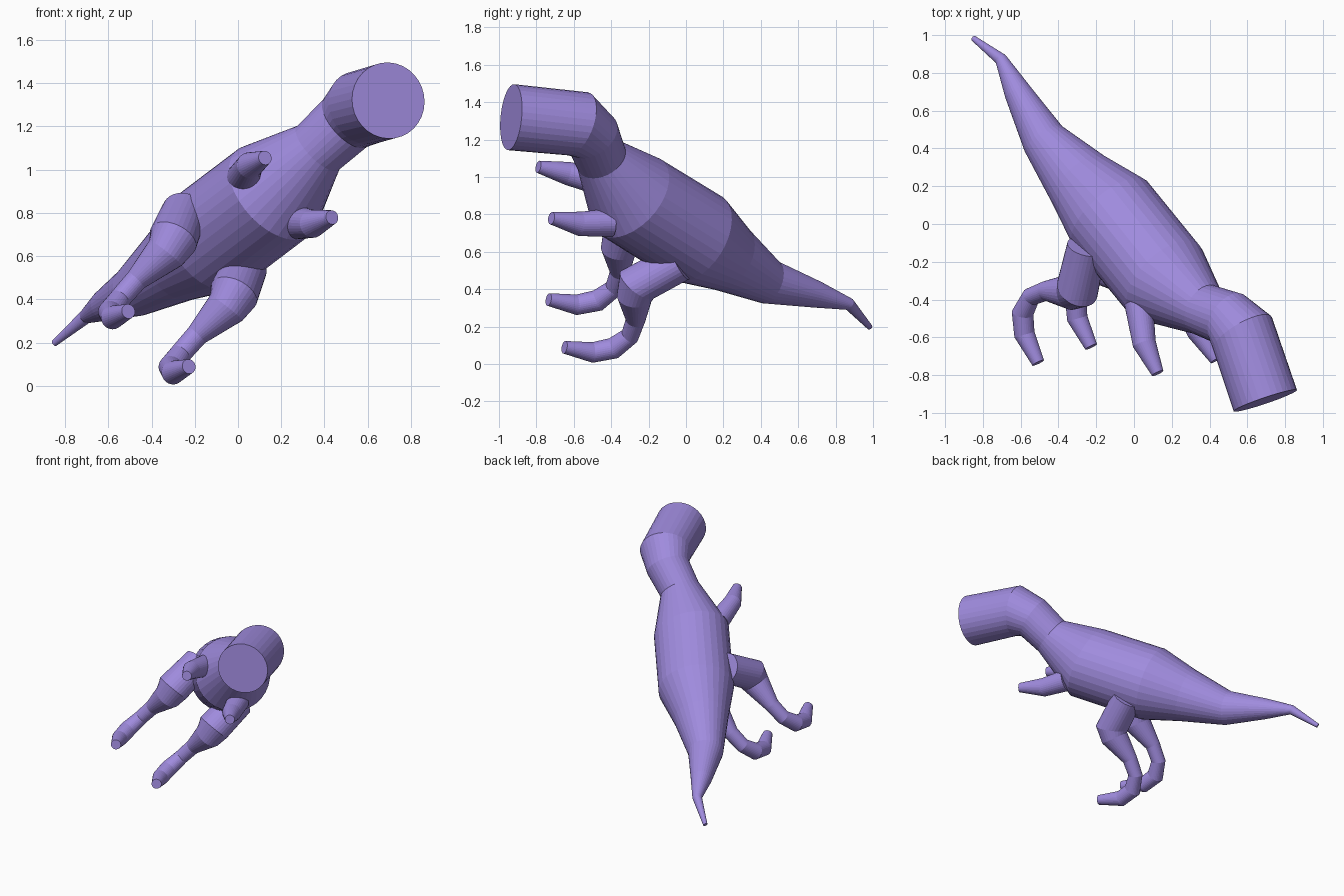
import bpy, bmesh, math
from mathutils import Vector

if "Cube" in bpy.data.objects:
    bpy.data.objects.remove(bpy.data.objects["Cube"])

SIDES = 32
skin = bpy.data.materials.new("soft_purple")
skin.diffuse_color = (0.35, 0.26, 0.73, 1)
skin.use_nodes = True
skin.node_tree.nodes["Principled BSDF"].inputs["Base Color"].default_value = skin.diffuse_color


def tube(name, joints, shift=(0, 0, 0)):
    """Capped tube through joints (x, y, z, radius), rings mitred at each bend."""
    pts = [Vector(j[:3]) + Vector(shift) for j in joints]
    radii = [j[3] for j in joints]
    steps = [(b - a).normalized() for a, b in zip(pts, pts[1:])]
    tangents = [steps[0]] + [(a + b).normalized() for a, b in zip(steps, steps[1:])] + [steps[-1]]
    bm = bmesh.new()
    rings = []
    side = tangents[0].orthogonal().normalized()
    for p, r, t in zip(pts, radii, tangents):
        # carry the same side vector along the path so the tube does not twist
        side = (side - t * side.dot(t)).normalized()
        up = t.cross(side)
        angles = [2 * math.pi * i / SIDES for i in range(SIDES)]
        rings.append([bm.verts.new(p + (side * math.cos(a) + up * math.sin(a)) * r) for a in angles])
    for a, b in zip(rings, rings[1:]):
        for i in range(SIDES):
            k = (i + 1) % SIDES
            bm.faces.new((a[i], a[k], b[k], b[i]))
    bm.faces.new(rings[0][::-1])
    bm.faces.new(rings[-1])
    bmesh.ops.recalc_face_normals(bm, faces=bm.faces)
    mesh = bpy.data.meshes.new(name)
    bm.to_mesh(mesh)
    bm.free()
    mesh.materials.append(skin)
    obj = bpy.data.objects.new(name, mesh)
    bpy.context.collection.objects.link(obj)
    return obj


# Head, neck, trunk and tail in one sweep, snout to tail tip
tube("body", [
    (0.695, -0.935, 1.32, 0.177),
    (0.575, -0.58, 1.285, 0.178),
    (0.50, -0.50, 1.22, 0.15),
    (0.37, -0.453, 1.10, 0.14),
    (0.165, -0.30, 0.895, 0.26),
    (-0.125, 0.055, 0.675, 0.26),
    (-0.29, 0.23, 0.567, 0.188),
    (-0.478, 0.448, 0.438, 0.12),
    (-0.617, 0.70, 0.372, 0.072),
    (-0.705, 0.873, 0.32, 0.033),
    (-0.85, 0.983, 0.197, 0.015),
])

# Legs: hip, knee, shin, heel, foot, toe; the second is the first moved across the body
leg = [
    (-0.25, -0.12, 0.80, 0.105),
    (-0.30, -0.345, 0.68, 0.115),
    (-0.335, -0.36, 0.615, 0.095),
    (-0.47, -0.355, 0.49, 0.052),
    (-0.545, -0.385, 0.405, 0.05),
    (-0.59, -0.472, 0.34, 0.058),
    (-0.58, -0.585, 0.317, 0.055),
    (-0.507, -0.735, 0.345, 0.034),
]
tube("leg_a", leg)
tube("leg_b", leg, (0.28, 0.085, -0.255))

# Arms: shoulder, elbow, hand
tube("arm_a", [
    (0.025, -0.42, 0.965, 0.076),
    (0.055, -0.635, 1.02, 0.062),
    (0.125, -0.79, 1.055, 0.033),
])
tube("arm_b", [
    (0.28, -0.40, 0.755, 0.076),
    (0.345, -0.57, 0.75, 0.065),
    (0.435, -0.72, 0.78, 0.033),
])
